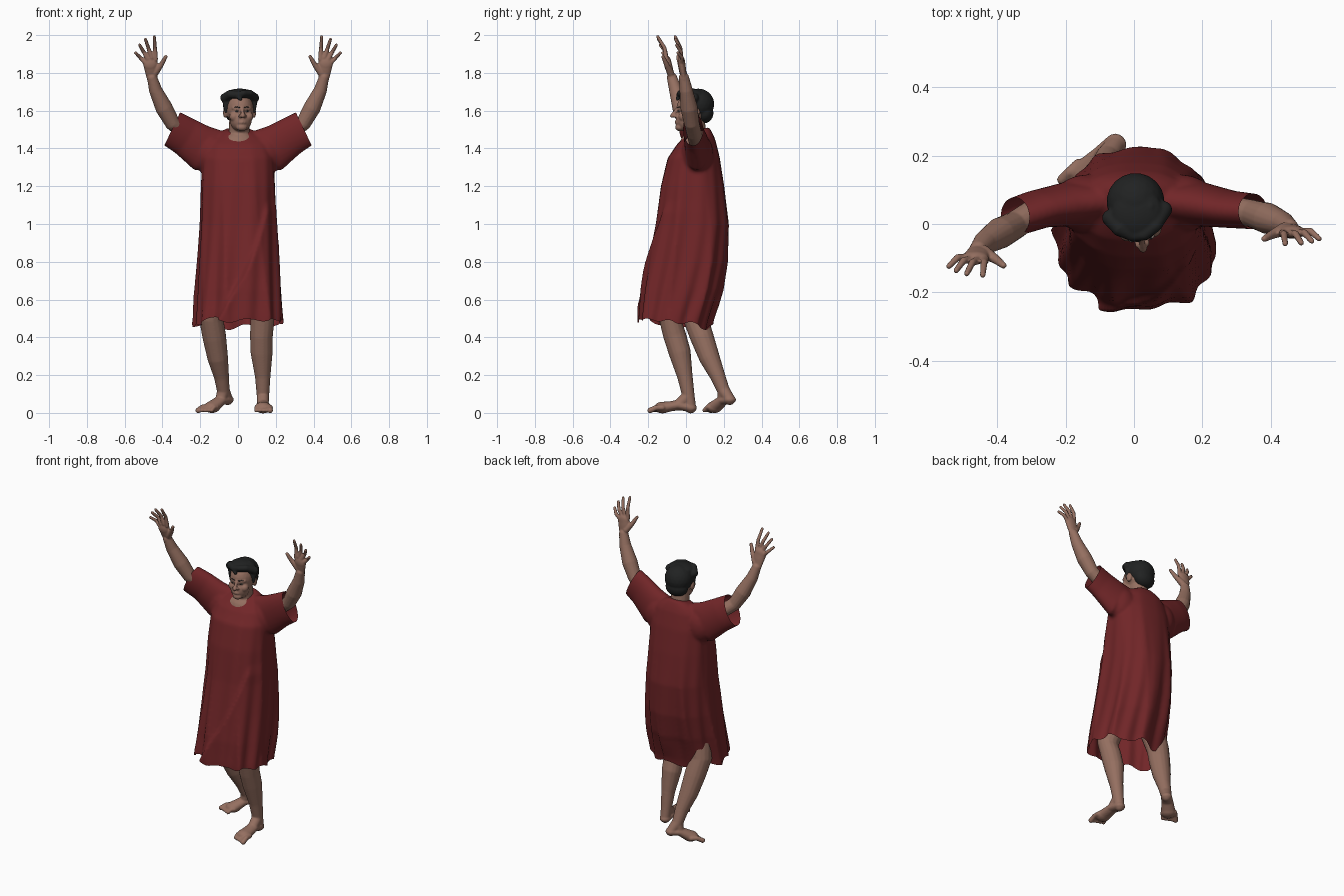
import bpy, bmesh, math, random
from mathutils import Vector, Matrix

random.seed(4)
if "Cube" in bpy.data.objects:
    bpy.data.objects.remove(bpy.data.objects["Cube"], do_unlink=True)


def material(name, colour):
    m = bpy.data.materials.new(name)
    m.use_nodes = True
    m.diffuse_color = (*colour, 1)
    m.node_tree.nodes["Principled BSDF"].inputs["Base Color"].default_value = (*colour, 1)
    return m


CLOTH = material("red cloth", (0.165, 0.019, 0.021))
SKIN = material("skin", (0.3, 0.16, 0.118))
HAIR = material("black hair", (0.015, 0.016, 0.016))
EYE = material("eye white", (0.38, 0.3, 0.25))


def ball(bm, loc, size, axis=None, flat=1):
    size = size if isinstance(size, tuple) else (size,) * 3
    made = bmesh.ops.create_icosphere(
        bm, subdivisions=3, radius=1, matrix=Matrix.LocRotScale(Vector(loc), None, Vector(size)))
    if axis:
        for v in made["verts"]:
            v.co -= Vector(axis) * (v.co - Vector(loc)).dot(Vector(axis)) * (1 - flat)


def bridge(bm, rings):
    n = len(rings[0])
    for a, b in zip(rings, rings[1:]):
        for j in range(n):
            k = (j + 1) % n
            bm.faces.new((a[j], a[k], b[k], b[j]))
    bm.faces.new(rings[0][::-1])
    bm.faces.new(rings[-1])


def tube(bm, pts, axis=(0, 0, 1), flat=1, n=16):
    """Round-ended tube through (x, y, z, radius) points, flattened along axis."""
    axis = Vector(axis)
    centres = [Vector(p[:3]) for p in pts]
    rings = []
    for i, p in enumerate(pts):
        t = centres[min(i + 1, len(pts) - 1)] - centres[max(i - 1, 0)]
        u = t.cross(Vector((-0.5, 0.8, 0.1))).normalized()
        w = t.cross(u).normalized()
        ring = []
        for j in range(n):
            a = math.tau * j / n
            o = p[3] * (math.cos(a) * u + math.sin(a) * w)
            ring.append(bm.verts.new(centres[i] + o - axis * o.dot(axis) * (1 - flat)))
        rings.append(ring)
    bridge(bm, rings)
    for p in (pts[0], pts[-1]):
        ball(bm, p[:3], p[3], axis, flat)


def finish(name, bm, mat, voxel=0, smooth=0):
    """Make an object, fusing overlapping volumes into one skin when voxel is set."""
    bmesh.ops.recalc_face_normals(bm, faces=bm.faces)
    mesh = bpy.data.meshes.new(name)
    bm.to_mesh(mesh)
    bm.free()
    ob = bpy.data.objects.new(name, mesh)
    bpy.context.collection.objects.link(ob)
    if voxel:
        re = ob.modifiers.new("fuse", "REMESH")
        re.mode, re.voxel_size = "VOXEL", voxel
        sm = ob.modifiers.new("soften", "SMOOTH")
        sm.factor, sm.iterations = 0.5, smooth
        bpy.context.view_layer.update()
        deps = bpy.context.evaluated_depsgraph_get()
        ob.data = bpy.data.meshes.new_from_object(ob.evaluated_get(deps))
        ob.modifiers.clear()
    ob.data.materials.clear()
    ob.data.materials.append(mat)
    ob.data.shade_smooth()
    return ob


# Tunic: draped body and two sleeves, fused, then cut open at hem and cuffs
PROFILE = [  # height, half width, front y, back y
    (0.38, 0.243, -0.25, 0.105), (0.5, 0.238, -0.245, 0.13), (0.65, 0.23, -0.23, 0.185),
    (0.8, 0.22, -0.203, 0.215), (1.0, 0.207, -0.165, 0.226), (1.2, 0.2, -0.137, 0.204),
    (1.35, 0.192, -0.1, 0.181), (1.44, 0.165, -0.05, 0.155), (1.475, 0.12, -0.01, 0.138),
    (1.5, 0.066, 0.012, 0.122)]


def profile(z):
    for lo, hi in zip(PROFILE, PROFILE[1:]):
        if z <= hi[0]:
            f = (z - lo[0]) / (hi[0] - lo[0])
            return [a + (b - a) * f for a, b in zip(lo, hi)][1:]
    return PROFILE[-1][1:]


def power(v):
    return math.copysign(abs(v) ** 0.85, v)


def pleat(a):
    return 1 - 2 * abs(math.sin(a / 2)) ** 0.8


bm = bmesh.new()
rings = []
LEVELS, SEGS = 70, 200
for i in range(LEVELS):
    z = 0.38 + 1.12 * i / (LEVELS - 1)
    wide, front, back = profile(z)
    depth = max(0, min(1, (1.5 - z) / 0.9))
    ring = []
    for j in range(SEGS):
        a = math.tau * j / SEGS - math.pi
        fold = 0.6 * pleat(8 * a + 2.5 * z) + 0.5 * math.cos(13 * a - 3 * z + 1)
        # one diagonal drape swings across the front below the waist
        d = a + 1.7 - 1.8 * (z - 0.6)
        drape = math.exp(-d / 0.4) if d > 0 else math.exp(d / 0.03)
        drape *= max(0, min(1, (1.12 - z) / 0.06))
        # cloth hangs fuller on the left side, with a ridge down the back
        lean = 0.09 * math.cos(a) * abs(math.sin(a))
        ridge = 0.06 * math.exp(-((a - 1.45) / 0.16) ** 2)
        s = 0.985 + (0.006 + 0.06 * depth ** 1.3) * fold + (0.13 * drape + lean + ridge) * depth
        y = (front + back) / 2 + (back - front) / 2 * s * power(math.sin(a))
        tilt = 0.25 * (y - 0.07) * max(0, (z - 1.35) / 0.15)
        ring.append(bm.verts.new((wide * s * power(math.cos(a)), y, z + tilt)))
    rings.append(ring)
bridge(bm, rings)
for side, end in ((1, 0.03), (-1, -0.004)):
    ball(bm, (side * 0.14, 0.06, 1.37), (0.1, 0.085, 0.115))
    tube(bm, [(side * 0.06, 0.07, 1.385, 0.1), (side * 0.19, 0.058, 1.40, 0.122),
              (side * 0.28, 0.043, 1.465, 0.103), (side * 0.42, end, 1.545, 0.092)],
         axis=(0, 1, 0), flat=0.53, n=32)
tunic = finish("tunic", bm, CLOTH, 0.009, 3)

bm = bmesh.new()
bm.from_mesh(tunic.data)
for point, normal in (((0, 0, 0.475), (0, 0, -1)), ((0.345, 0, 1.51), (0.9, 0, 0.43)),
                      ((-0.345, 0, 1.51), (-0.9, 0, 0.43))):
    bmesh.ops.bisect_plane(bm, geom=bm.verts[:] + bm.edges[:] + bm.faces[:],
                           plane_co=point, plane_no=normal, clear_outer=True)
for v in bm.verts:
    if v.co.z < 0.62:
        ripple = 0.01 * math.sin(36 * v.co.x) + 0.009 * math.sin(53 * v.co.y)
        v.co.z += (0.62 - v.co.z) / 0.145 * (ripple - 0.11 * (v.co.y + 0.08))
bm.to_mesh(tunic.data)
bm.free()
tunic.data.shade_smooth()


# Raised arms with open hands; the shoulders stay inside the sleeves
def arm(name, side, y0, lean):
    def p(x, z, r, bend=0):
        return (side * x, y0 - lean * (z - 1.5) - bend, z, r)
    bm = bmesh.new()
    front = (0, 1, 0)
    tube(bm, [(side * 0.18, 0.058, 1.42, 0.04), (side * 0.28, 0.043, 1.48, 0.04),
              p(0.347, 1.535, 0.041), p(0.392, 1.615, 0.046), p(0.437, 1.71, 0.035),
              p(0.455, 1.775, 0.027)])
    tube(bm, [p(0.455, 1.77, 0.028), p(0.459, 1.82, 0.037), p(0.464, 1.85, 0.039)], front, 0.5)
    for root, tip in (((0.436, 1.872), (0.443, 1.992)), ((0.457, 1.88), (0.49, 1.978)),
                      ((0.478, 1.874), (0.521, 1.948)), ((0.492, 1.855), (0.542, 1.906))):
        mid = [(a + b) / 2 for a, b in zip(root, tip)]
        tube(bm, [p(*root, 0.0125), p(*mid, 0.0105, -0.008), p(*tip, 0.0085, 0.01)])
    tube(bm, [p(0.44, 1.80, 0.02), p(0.405, 1.845, 0.0135, 0.008), p(0.382, 1.886, 0.0095, 0.014)])
    finish(name, bm, SKIN, 0.0045, 2)


arm("left_arm", 1, 0.036, 0.17)
arm("right_arm", -1, 0.008, 0.3)


# Legs with bare feet; the right one trails with its heel lifted
def leg(name, shin, heel, ball_of_foot, big_side):
    bm = bmesh.new()
    up = (0, 0, 1)
    tube(bm, shin)
    heel, pad = Vector(heel), Vector(ball_of_foot)
    way = pad - heel
    flat_way = Vector((way.x, way.y, 0)).normalized()
    across = Vector((-flat_way.y, flat_way.x, 0)) * big_side
    instep = heel.lerp(pad, 0.45) + Vector((0, 0, 0.014))
    tube(bm, [(*heel, 0.033), (*instep, 0.036), (*pad, 0.044)], up, 0.7)
    tube(bm, [(*shin[-1][:3], 0.033), (*instep, 0.03), (*pad, 0.024)])
    tube(bm, [shin[-2], shin[-1], (*heel, 0.029)])
    for i in range(5):
        root = pad + across * (2 - i) * 0.0185
        tip = root + flat_way * (0.066 - 0.007 * i)
        r = 0.015 if i == 0 else 0.011
        tube(bm, [(*root, r), (*root.lerp(tip, 0.5), r), (tip.x, tip.y, 0.013, r)])
    finish(name, bm, SKIN, 0.005, 4)


leg("left_leg", [(0.1, 0.0, 0.75, 0.085), (0.13, -0.085, 0.5, 0.064), (0.124, -0.06, 0.41, 0.061),
                 (0.125, -0.033, 0.32, 0.059), (0.131, -0.005, 0.19, 0.041), (0.132, 0.013, 0.09, 0.033)],
    (0.132, 0.025, 0.026), (0.133, -0.125, 0.028), 1)
leg("right_leg", [(-0.1, 0.0, 0.75, 0.085), (-0.142, 0.05, 0.5, 0.066), (-0.125, 0.085, 0.4, 0.063),
                  (-0.107, 0.125, 0.29, 0.055), (-0.087, 0.17, 0.19, 0.04), (-0.078, 0.198, 0.12, 0.034)],
    (-0.055, 0.232, 0.07), (-0.138, 0.15, 0.03), -1)

# Head: skull, jaw, nose, brow, lips, ears, neck and upper chest in one skin
bm = bmesh.new()
ball(bm, (0, 0.01, 1.612), (0.073, 0.09, 0.088))
ball(bm, (0, -0.03, 1.55), (0.058, 0.055, 0.062))
ball(bm, (0, -0.066, 1.512), (0.03, 0.022, 0.02))
ball(bm, (0, 0.02, 1.415), (0.105, 0.085, 0.08))
tube(bm, [(0, 0.03, 1.4, 0.064), (0, 0.022, 1.47, 0.057), (0, 0.015, 1.56, 0.054)])
tube(bm, [(0, -0.076, 1.61, 0.009), (0, -0.092, 1.59, 0.01), (0, -0.104, 1.573, 0.012)])
tube(bm, [(-0.014, -0.079, 1.537, 0.007), (0, -0.084, 1.539, 0.008), (0.014, -0.079, 1.537, 0.007)])
tube(bm, [(-0.042, -0.055, 1.614, 0.011), (0, -0.07, 1.616, 0.012), (0.042, -0.055, 1.614, 0.011)])
for side in (1, -1):
    ball(bm, (side * 0.013, -0.09, 1.571), 0.009)
    ball(bm, (side * 0.038, -0.05, 1.568), (0.026, 0.026, 0.026))
    ball(bm, (side * 0.077, 0.012, 1.59), (0.011, 0.02, 0.03))
head = [finish("head", bm, SKIN, 0.005, 4)]

# Hair: cap, crown, nape, sideburns, swept fringe and a few loose locks
bm = bmesh.new()
ball(bm, (0, 0.036, 1.635), (0.085, 0.084, 0.082))
ball(bm, (0, 0.002, 1.685), (0.076, 0.074, 0.032))
ball(bm, (0, 0.064, 1.588), (0.07, 0.052, 0.056))
tube(bm, [(-0.08, 0.0, 1.668, 0.025), (-0.058, -0.036, 1.688, 0.023), (-0.02, -0.06, 1.682, 0.02),
          (0.01, -0.064, 1.692, 0.017), (0.045, -0.046, 1.694, 0.018), (0.078, 0.0, 1.668, 0.025)])
tube(bm, [(-0.03, -0.06, 1.685, 0.016), (-0.008, -0.074, 1.662, 0.01)])
for side in (1, -1):
    tube(bm, [(side * 0.076, 0.0, 1.65, 0.018), (side * 0.075, -0.004, 1.595, 0.009)])
for i in range(14):
    a, h = random.uniform(math.pi, math.tau), random.uniform(0.55, 0.9)
    w = math.sqrt(1 - h * h)
    ball(bm, (0.076 * w * math.cos(a), 0.024 + 0.08 * w * math.sin(a), 1.64 + 0.07 * h),
         random.uniform(0.012, 0.016))
head.append(finish("hair", bm, HAIR, 0.005, 3))

# Eyes, pupils and eyebrows
whites, darks = bmesh.new(), bmesh.new()
for side in (1, -1):
    ball(whites, (side * 0.028, -0.071, 1.598), (0.011, 0.008, 0.0045))
    ball(darks, (side * 0.028, -0.0755, 1.598), (0.0045, 0.005, 0.0045))
    tube(darks, [(side * 0.014, -0.076, 1.617, 0.004), (side * 0.03, -0.07, 1.62, 0.004),
                 (side * 0.045, -0.059, 1.616, 0.003)], (0, 0, 1), 0.6)
head += [finish("eyes", whites, EYE), finish("pupils_and_eyebrows", darks, HAIR)]
for part in head:
    part.location = (0.01, 0.03, 0)
    part.rotation_euler.z = math.radians(9)
